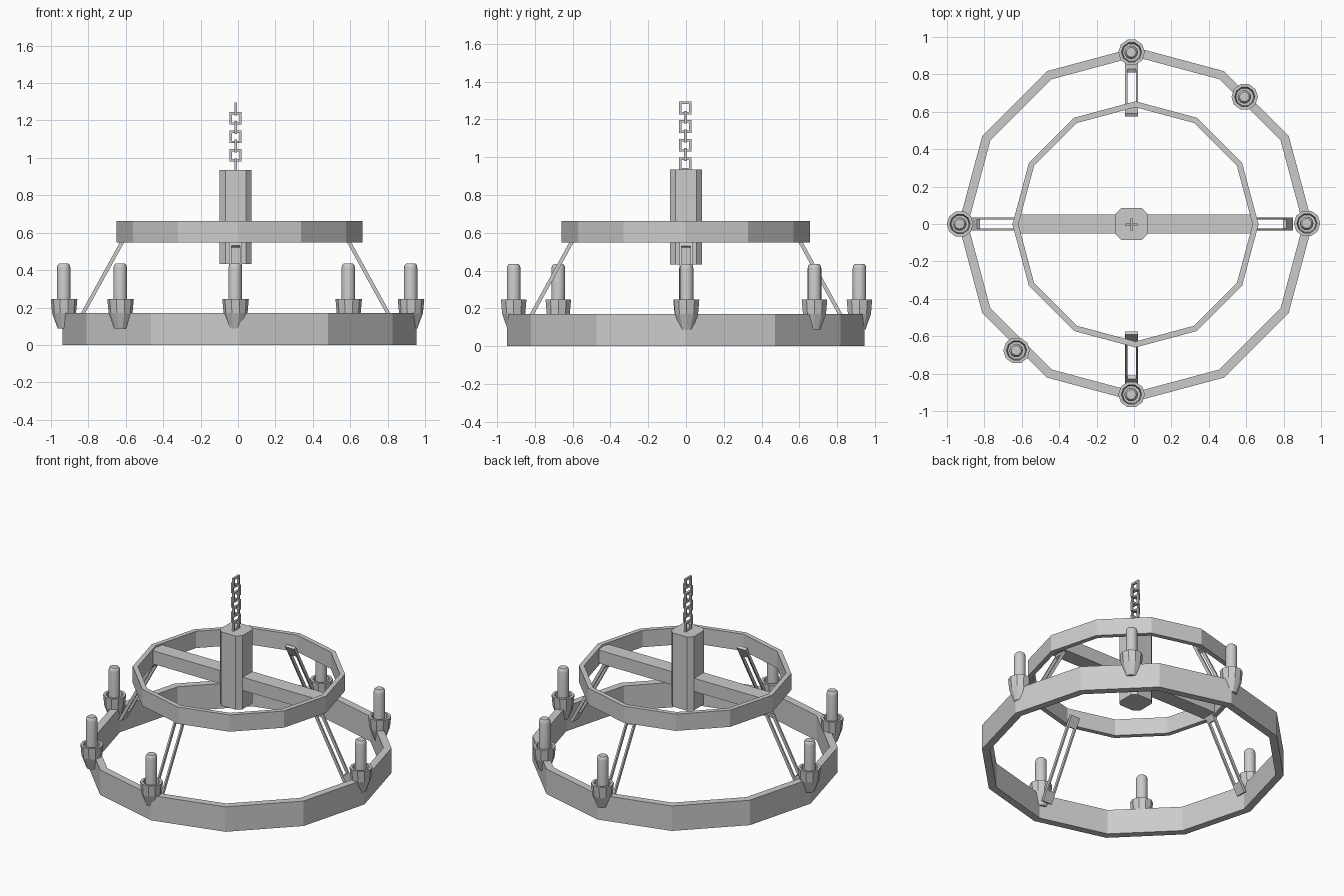
import bpy, bmesh, math
from mathutils import Matrix, Vector

if "Cube" in bpy.data.objects:
    bpy.data.objects.remove(bpy.data.objects["Cube"])

CX = -0.013  # axis of post, chain and struts


def finish(name, bm, smooth=False):
    bmesh.ops.recalc_face_normals(bm, faces=bm.faces[:])
    me = bpy.data.meshes.new(name)
    bm.to_mesh(me)
    bm.free()
    ob = bpy.data.objects.new(name, me)
    bpy.context.collection.objects.link(ob)
    if smooth:
        bpy.ops.object.select_all(action='DESELECT')
        ob.select_set(True)
        bpy.context.view_layer.objects.active = ob
        bpy.ops.object.shade_smooth_by_angle(angle=math.radians(40))
    return ob


def lathe(name, profile, sides, loc, closed=False, smooth=False):
    """Revolve (r, z) points round z; r = 0 makes a pole."""
    bm = bmesh.new()
    rings = []
    for r, z in profile:
        if r == 0:
            rings.append([bm.verts.new((0, 0, z))] * sides)
        else:
            rings.append([bm.verts.new((r * math.cos(2 * math.pi * i / sides),
                                        r * math.sin(2 * math.pi * i / sides), z))
                          for i in range(sides)])
    pairs = list(zip(rings, rings[1:]))
    if closed:
        pairs.append((rings[-1], rings[0]))
    for a, b in pairs:
        for i in range(sides):
            j = (i + 1) % sides
            quad = list(dict.fromkeys([a[i], a[j], b[j], b[i]]))
            bm.faces.new(quad)
    bm.transform(Matrix.Translation(loc))
    return finish(name, bm, smooth)


def hoop(name, outer, inner, z0, z1):
    lathe(name, [(outer, z0), (outer, z1), (inner, z1), (inner, z0)],
          12, (0.008, -0.002, 0), closed=True)


def box(name, lo, hi):
    bm = bmesh.new()
    lo, hi = Vector(lo), Vector(hi)
    bmesh.ops.create_cube(bm, size=1, matrix=Matrix.Translation((lo + hi) / 2)
                          @ Matrix.Diagonal((*(hi - lo), 1)))
    return finish(name, bm)


def frame(name, half_w, half_h, side, end, depth, matrix):
    """Rectangular frame in local xz with bar widths side and end."""
    bm = bmesh.new()
    outer = [(-half_w, -half_h), (half_w, -half_h), (half_w, half_h), (-half_w, half_h)]
    w, h = half_w - side, half_h - end
    inner = [(-w, -h), (w, -h), (w, h), (-w, h)]
    loops = [[bm.verts.new((x, y, z)) for x, z in pts]
             for pts, y in ((outer, -depth), (outer, depth), (inner, depth), (inner, -depth))]
    for k in range(4):
        a, b = loops[k], loops[(k + 1) % 4]
        for i in range(4):
            j = (i + 1) % 4
            bm.faces.new([a[i], a[j], b[j], b[i]])
    bm.transform(matrix)
    return finish(name, bm)


# Twelve-sided hoops
hoop("lower_ring", 0.946, 0.896, 0.0, 0.17)
hoop("upper_ring", 0.658, 0.626, 0.548, 0.662)

# Cross beam inside the upper hoop
box("cross_beam", (-0.635, -0.052, 0.56), (0.65, 0.052, 0.65))

# Chamfered central post
bm = bmesh.new()
a, b = 0.085, 0.055
outline = [(a, -b), (a, b), (b, a), (-b, a), (-a, b), (-a, -b), (-b, -a), (b, -a)]
base = bm.faces.new([bm.verts.new((x + CX, y, 0.433)) for x, y in outline])
ext = bmesh.ops.extrude_face_region(bm, geom=[base], use_keep_orig=True)
bmesh.ops.translate(bm, vec=(0, 0, 0.502),
                    verts=[v for v in ext["geom"] if isinstance(v, bmesh.types.BMVert)])
finish("central_post", bm)

# Chain of square links, alternating by a quarter turn
for i in range(7):
    turn = Matrix.Rotation(math.pi / 2 if i % 2 == 0 else 0, 4, 'Z')
    frame(f"chain_link_{i + 1}", 0.033, 0.034, 0.013, 0.013, 0.007,
          Matrix.Translation((CX, -0.003, 0.964 + 0.0495 * i)) @ turn)

# Four slanted slotted struts between the hoops
top, low = Vector((0, -0.583, 0.592)), Vector((0, -0.855, 0.098))
d = top - low
tilt = math.atan2(d.y, d.z)
for k in range(4):
    m = (Matrix.Translation((CX, 0, 0)) @ Matrix.Rotation(k * math.pi / 2, 4, 'Z')
         @ Matrix.Translation((top + low) / 2) @ Matrix.Rotation(-tilt, 4, 'X'))
    frame(f"strut_{k + 1}", 0.034, d.length / 2, 0.011, 0.075, 0.01, m)

# Candle cups and candles
spots = [(CX, 0.918), (0.925, 0.003), (-0.93, 0), (CX, -0.912),
         (0.592, 0.68), (-0.628, -0.676)]
cup = [(0, 0.088), (0.034, 0.088), (0.064, 0.17), (0.071, 0.246),
       (0.054, 0.246), (0.048, 0.19), (0, 0.19)]
candle = [(0, 0.185), (0.036, 0.185), (0.036, 0.412), (0.033, 0.426), (0.026, 0.434), (0, 0.435)]
for i, (x, y) in enumerate(spots):
    lathe(f"candle_cup_{i + 1}", cup, 10, (x, y, 0))
    lathe(f"candle_{i + 1}", candle, 16, (x - 0.002, y, 0), smooth=True)
